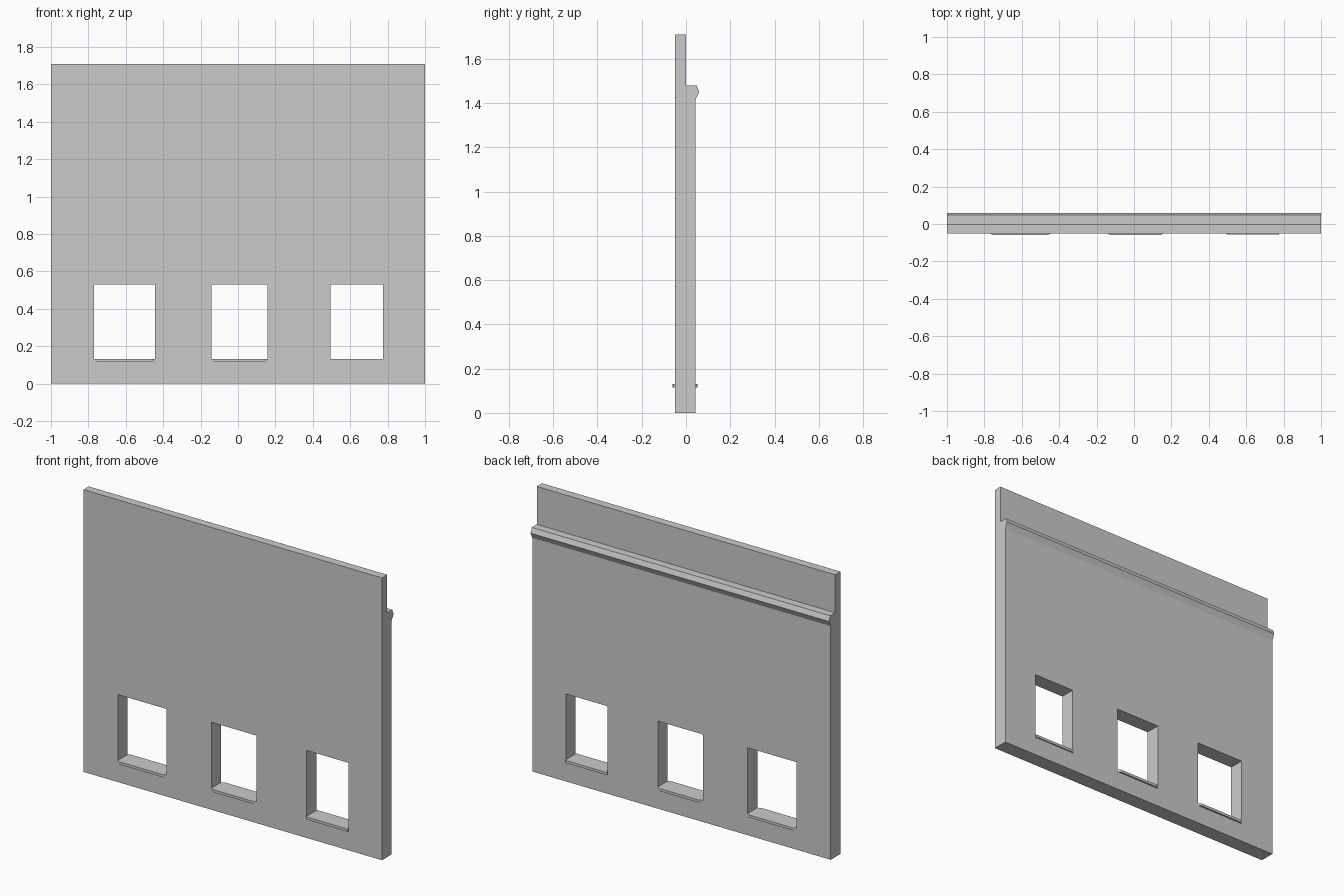
import bpy
import bmesh
from mathutils import Vector

if "Cube" in bpy.data.objects:
    bpy.data.objects.remove(bpy.data.objects["Cube"])


def prism(name, loops):
    """Each loop is (points, extrusion vector); all go into one object."""
    bm = bmesh.new()
    for points, vec in loops:
        face = bm.faces.new([bm.verts.new(p) for p in points])
        ext = bmesh.ops.extrude_face_region(bm, geom=[face])
        moved = [g for g in ext["geom"] if isinstance(g, bmesh.types.BMVert)]
        bmesh.ops.translate(bm, verts=moved, vec=Vector(vec))
        if not face.is_valid or len(face.link_loops if hasattr(face, "link_loops") else face.loops) == 0:
            continue
        # keep exactly one cap at the start of the extrusion
        if all(len(e.link_faces) > 2 for e in face.edges):
            bm.faces.remove(face)
    bmesh.ops.recalc_face_normals(bm, faces=bm.faces[:])
    mesh = bpy.data.meshes.new(name)
    bm.to_mesh(mesh)
    bm.free()
    obj = bpy.data.objects.new(name, mesh)
    bpy.context.collection.objects.link(obj)
    return obj


FRONT, BACK = -0.05, 0.043
SILL_LOW, SILL_TOP, HEAD = 0.115, 0.131, 0.53

# Wall with thin parapet and a rear cornice, drawn as a side profile
profile = [(FRONT, 0), (BACK, 0), (BACK, 1.415), (0.06, 1.45), (0.048, 1.48),
           (0, 1.48), (0, 1.71), (FRONT, 1.71)]
wall = prism("wall", [([(-1, y, z) for y, z in profile], (2, 0, 0))])

# Windows: left, right, sill projection, sill end taper
windows = [(-0.77, -0.443, 0.01, 0.018),
           (-0.143, 0.159, 0.01, 0.018),
           (0.495, 0.775, 0.007, 0.0)]

# Window openings
holes = [([(a, -0.2, 0.123), (b, -0.2, 0.123), (b, -0.2, HEAD), (a, -0.2, HEAD)],
          (0, 0.4, 0)) for a, b, _, _ in windows]
cutter = prism("window_cutter", holes)
cutter.hide_render = True
cutter.hide_viewport = True
cut = wall.modifiers.new("windows", "BOOLEAN")
cut.operation = "DIFFERENCE"
cut.solver = "EXACT"
cut.object = cutter

# Sills run through the wall and stick out on both faces
for i, (a, b, out, taper) in enumerate(windows):
    plan = [(a + taper, FRONT - out), (b - taper, FRONT - out), (b, FRONT), (b, BACK),
            (b - taper, BACK + out), (a + taper, BACK + out), (a, BACK), (a, FRONT)]
    prism(f"window_sill_{i + 1}",
          [([(x, y, SILL_LOW) for x, y in plan], (0, 0, SILL_TOP - SILL_LOW))])
